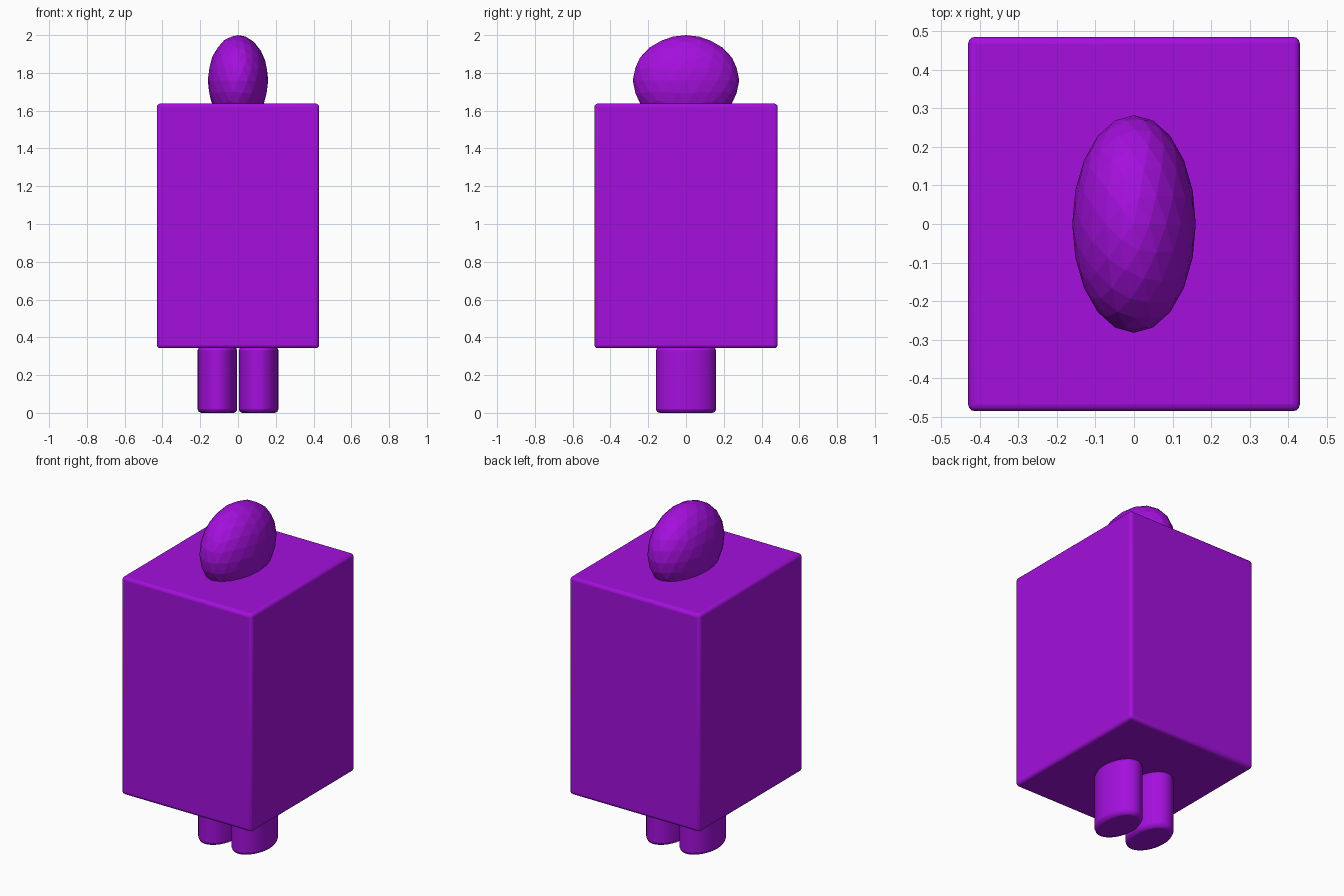
import bpy, bmesh
from mathutils import Matrix

if "Cube" in bpy.data.objects:
    bpy.data.objects.remove(bpy.data.objects["Cube"])

purple = bpy.data.materials.new("purple")
purple.diffuse_color = (0.37, 0.005, 0.72, 1)
purple.use_nodes = True
purple.node_tree.nodes["Principled BSDF"].inputs["Base Color"].default_value = purple.diffuse_color


def finish(name, bm, loc, bevel=0.0, segments=2, smooth=True):
    mesh = bpy.data.meshes.new(name)
    bm.to_mesh(mesh)
    bm.free()
    mesh.materials.append(purple)
    obj = bpy.data.objects.new(name, mesh)
    bpy.context.collection.objects.link(obj)
    obj.location = loc
    if bevel:
        mod = obj.modifiers.new("soft_edges", 'BEVEL')
        mod.width = bevel
        mod.segments = segments
        mod.limit_method = 'ANGLE'
        mod.angle_limit = 0.9
    if smooth:
        bpy.ops.object.select_all(action='DESELECT')
        obj.select_set(True)
        bpy.context.view_layer.objects.active = obj
        bpy.ops.object.shade_smooth_by_angle(angle=0.6)
    return obj


# Body: large box with slightly softened edges
bm = bmesh.new()
bmesh.ops.create_cube(bm, size=1, matrix=Matrix.Diagonal((0.86, 0.97, 1.295, 1)))
finish("body", bm, (0, 0, 0.99), bevel=0.018, segments=3)

# Head: faceted ellipsoid sunk into the body top, hidden part trimmed
bm = bmesh.new()
bmesh.ops.create_icosphere(bm, subdivisions=3, radius=1,
                           matrix=Matrix.Diagonal((0.16, 0.282, 0.24, 1)))
bmesh.ops.bisect_plane(bm, geom=bm.verts[:] + bm.edges[:] + bm.faces[:],
                       plane_co=(0, 0, -0.13), plane_no=(0, 0, 1), clear_inner=True)
finish("head", bm, (0, 0, 1.76), smooth=False)

# Legs: a pair of oval columns with rounded feet edges
for side, x in (("left", 0.109), ("right", -0.109)):
    bm = bmesh.new()
    bmesh.ops.create_cone(bm, cap_ends=True, segments=32, radius1=1, radius2=1, depth=1,
                          matrix=Matrix.Diagonal((0.105, 0.159, 0.35, 1)))
    finish(side + "_leg", bm, (x, 0, 0.175), bevel=0.02)
